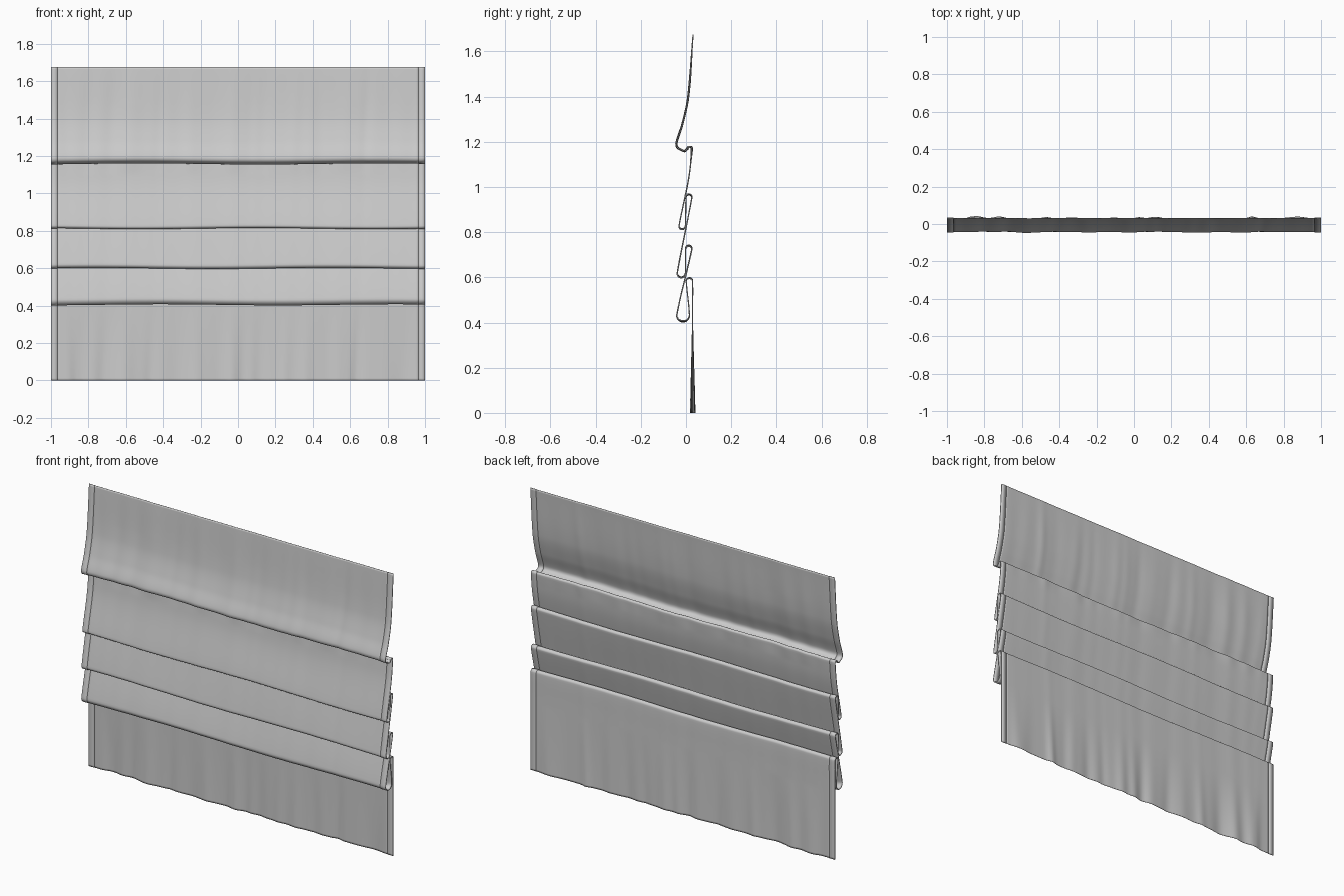
import bpy, math, random
from mathutils import Vector

if "Cube" in bpy.data.objects:
    bpy.data.objects.remove(bpy.data.objects["Cube"])

random.seed(4)


def hairpin(y, z, r, up):
    """Rounded fold in the side profile; up is 1 for a top fold, -1 for a bottom fold."""
    angles = [math.pi * k / 4 for k in range(5)]
    return [(y - r * math.cos(a), z - up * r * (1 - math.sin(a))) for a in angles]


# Side profile (y, z), from the top edge down
profile = [(.031, 1.675), (.010, 1.40), (-.015, 1.28), (-.042, 1.195), (-.039, 1.175),
           (-.020, 1.163), (-.006, 1.158), (.003, 1.166)]
profile += hairpin(.016, 1.178, .010, 1) + [(.012, 1.04)]
for front, back in (((-.017, .813, .014), (.013, .967, .013)),
                    ((-.021, .600, .018), (.012, .740, .014)),
                    ((-.013, .405, .028), (.015, .597, .014))):
    profile += hairpin(*front, -1) + hairpin(*back, 1)
profile += [(.029, .45), (.029, .2), (.029, 0)]


def smooth_path(pts, step=.011):
    """Resample the points as a smooth curve."""
    p = [Vector(q) for q in pts]
    p = [2 * p[0] - p[1]] + p + [2 * p[-1] - p[-2]]
    out = []
    for a, b, c, d in zip(p, p[1:], p[2:], p[3:]):
        chord = (c - b).length
        n = max(3, int(chord / step))
        m1 = (c - a).normalized() * chord
        m2 = (d - b).normalized() * chord
        for k in range(n):
            t = k / n
            s = t * t * (3 - 2 * t)
            out.append(b.lerp(c, s) + t * (1 - t) ** 2 * m1 - t * t * (1 - t) * m2)
    return out + [p[-2]]


path = smooth_path(profile)

# Random soft vertical creases: centre, width, strength, slant
creases = [(-.88 + .104 * i + random.uniform(-.04, .04), random.uniform(.025, .05),
            random.choice((-1, 1)) * random.uniform(.4, 1), random.uniform(-.05, .05))
           for i in range(18)]


def cloth_point(x, q):
    y, z = q
    amp = .0015
    if z < .4:
        amp += .026 * (.4 - z)
    elif z > 1.1:
        amp += .003 * max(0, min(1, (z - 1.1) / .06, (1.675 - z) / .2))
    fade = min(1, (1 - abs(x)) / .15)
    s = sum(a * math.exp(-((x - c - k * (z - .8)) / w) ** 2) for c, w, a, k in creases)
    sag = .003 * math.sin(5 * x + 9 * z) * min(1, z / .3) * max(0, min(1, (1.6 - z) / .2))
    return x, y + amp * fade * max(-1, min(1, s)), z + sag


def sweep(name, xs, thickness):
    """Sweep the folded profile across the given x positions."""
    n = len(path)
    verts = [cloth_point(x, q) for x in xs for q in path]
    faces = [(i * n + j, i * n + j + 1, (i + 1) * n + j + 1, (i + 1) * n + j)
             for i in range(len(xs) - 1) for j in range(n - 1)]
    mesh = bpy.data.meshes.new(name)
    mesh.from_pydata(verts, [], faces)
    ob = bpy.data.objects.new(name, mesh)
    bpy.context.collection.objects.link(ob)
    mod = ob.modifiers.new("thickness", 'SOLIDIFY')
    mod.thickness, mod.offset = thickness, 0
    bpy.context.view_layer.objects.active = ob
    ob.select_set(True)
    bpy.ops.object.shade_smooth_by_angle(angle=math.radians(50))
    ob.select_set(False)


# Main folded cloth
sweep("blind_cloth", [-.967 + 1.934 * i / 130 for i in range(131)], .002)

# Turned side hems, slightly thicker than the cloth
for side, sx in (("left", -1), ("right", 1)):
    sweep(side + "_hem", sorted(sx * x for x in (.964, .982, 1)), .005)
